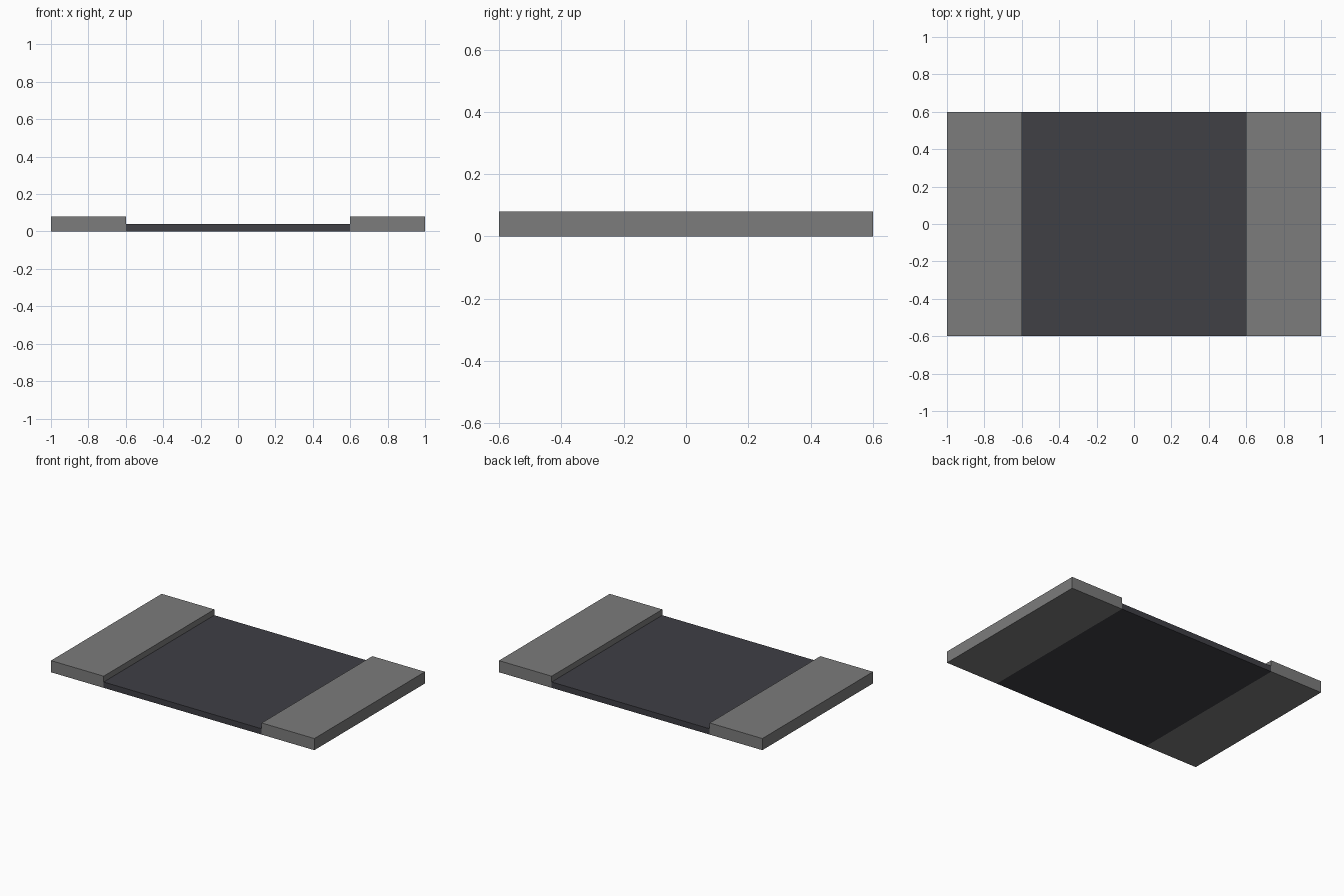
import bpy

if "Cube" in bpy.data.objects:
    bpy.data.objects.remove(bpy.data.objects["Cube"])


def material(name, rgb):
    m = bpy.data.materials.new(name)
    m.diffuse_color = (*rgb, 1.0)
    m.use_nodes = True
    m.node_tree.nodes["Principled BSDF"].inputs["Base Color"].default_value = m.diffuse_color
    return m


def box(name, x0, x1, y0, y1, z0, z1, mat):
    bpy.ops.mesh.primitive_cube_add(
        size=1, location=((x0 + x1) / 2, (y0 + y1) / 2, (z0 + z1) / 2))
    ob = bpy.context.object
    ob.name = name
    ob.scale = (x1 - x0, y1 - y0, z1 - z0)
    bpy.ops.object.transform_apply(location=False, rotation=False, scale=True)
    ob.data.materials.append(mat)
    return ob


asphalt = material("dark asphalt", (0.05, 0.05, 0.06))
concrete = material("grey concrete", (0.2, 0.2, 0.2))

# Road surface
box("road", -0.6, 0.6, -0.6, 0.6, 0, 0.04, asphalt)

# Raised pavements on both sides
box("left_pavement", -1.0, -0.6, -0.6, 0.6, 0, 0.08, concrete)
box("right_pavement", 0.6, 1.0, -0.6, 0.6, 0, 0.08, concrete)
